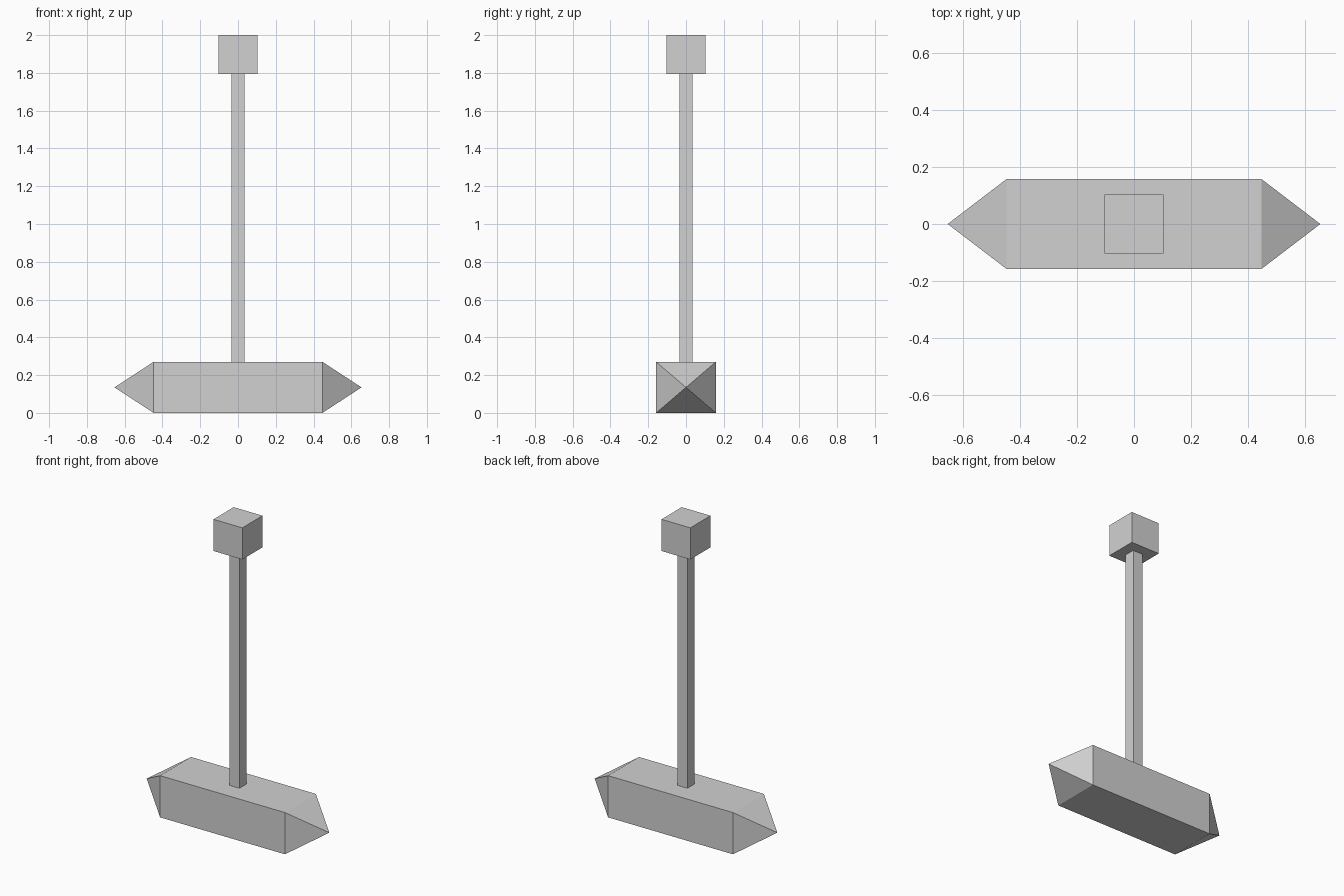
import bpy
import bmesh
from mathutils import Matrix, Vector

cube = bpy.data.objects.get("Cube")
if cube:
    bpy.data.objects.remove(cube, do_unlink=True)

GREY = (0.64, 0.64, 0.64, 1.0)
grey = bpy.data.materials.new("plain_grey")
grey.use_nodes = True
grey.diffuse_color = GREY
grey.node_tree.nodes["Principled BSDF"].inputs["Base Color"].default_value = GREY


def block(name, width, depth, bottom, top, tip=0.0):
    """Box centred on the z axis; tip pulls both x ends out into pyramids."""
    bm = bmesh.new()
    size = Matrix.Diagonal((width, depth, top - bottom, 1))
    place = Matrix.Translation((0, 0, (bottom + top) / 2))
    bmesh.ops.create_cube(bm, size=1, matrix=place @ size)
    if tip:
        bm.normal_update()
        ends = [f for f in bm.faces if abs(f.normal.x) > 0.9]
        for face in ends:
            direction = Vector((face.normal.x, 0, 0))
            apex = face.calc_center_median() + direction * tip
            poked = bmesh.ops.poke(bm, faces=[face])
            poked["verts"][0].co = apex
    bmesh.ops.recalc_face_normals(bm, faces=bm.faces)
    mesh = bpy.data.meshes.new(name)
    bm.to_mesh(mesh)
    bm.free()
    mesh.materials.append(grey)
    obj = bpy.data.objects.new(name, mesh)
    bpy.context.collection.objects.link(obj)
    return obj


# Long head with a four-sided point at each end
block("hammer_head", 0.894, 0.316, 0.0, 0.27, tip=0.207)

# Square shaft standing on the head
block("shaft", 0.07, 0.07, 0.26, 1.8)

# Cube at the end of the grip
block("pommel", 0.206, 0.206, 1.795, 2.0)
